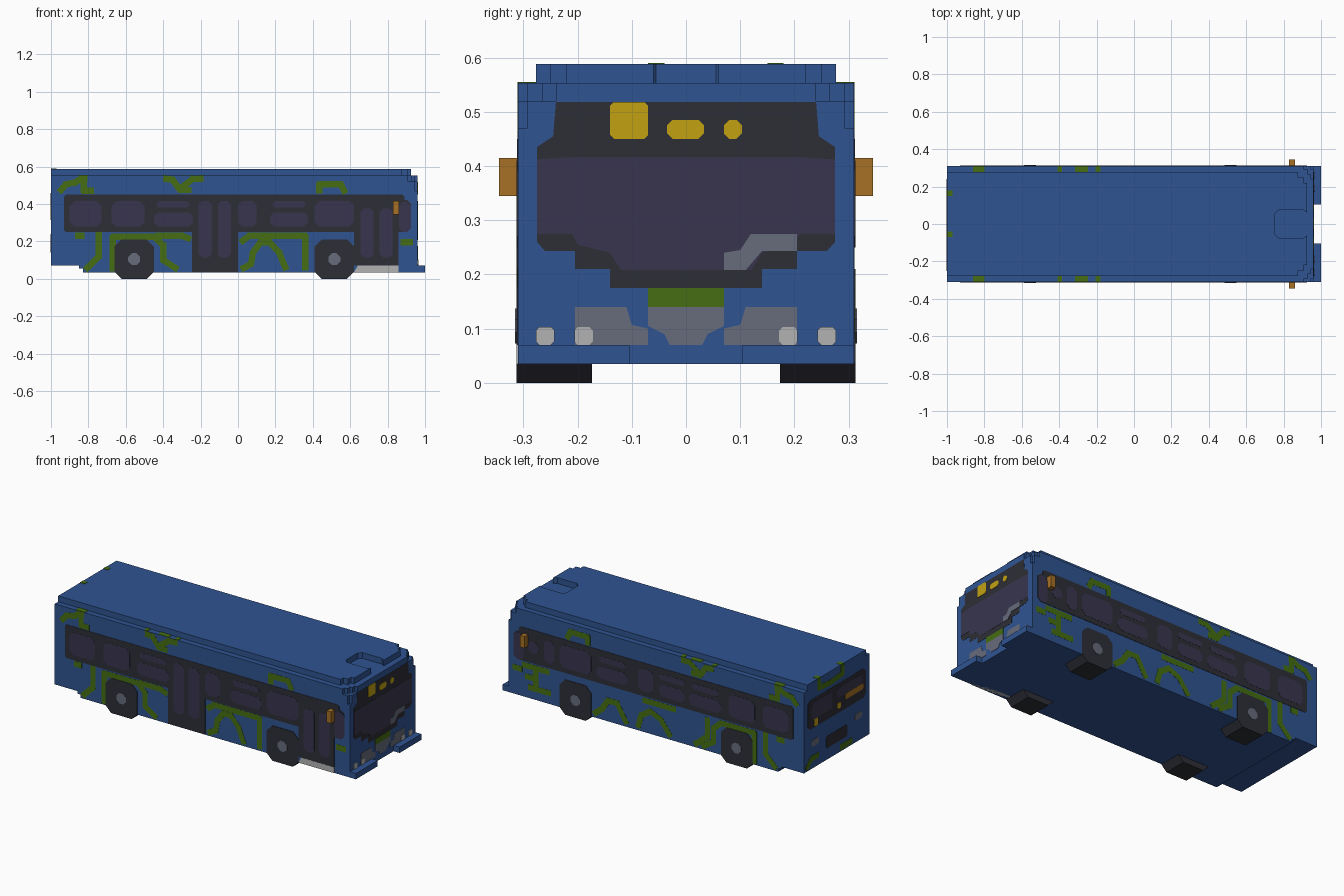
import bpy, bmesh, math
from mathutils import Vector

cube = bpy.data.objects.get("Cube")
if cube:
    bpy.data.objects.remove(cube, do_unlink=True)


def material(name, rgb):
    m = bpy.data.materials.new(name)
    m.use_nodes = True
    m.diffuse_color = (*rgb, 1)
    m.node_tree.nodes["Principled BSDF"].inputs["Base Color"].default_value = (*rgb, 1)
    return m


BLUE = material("body blue", (0.028, 0.088, 0.285))
DARK = material("dark trim", (0.027, 0.028, 0.037))
GLASS = material("tinted glass", (0.040, 0.036, 0.077))
GREEN = material("green paint", (0.060, 0.155, 0.006))
YELLOW = material("sign yellow", (0.54, 0.36, 0.006))
ORANGE = material("amber", (0.38, 0.165, 0.018))
GREY = material("grey metal", (0.135, 0.150, 0.200))
WHITE = material("lamp white", (0.45, 0.45, 0.45))

# Each frame maps (u, v, depth) on a surface to a point in space
FRAMES = {
    "right": lambda u, v, d: (u, -0.31 - d, v),
    "left": lambda u, v, d: (u, 0.31 + d, v),
    "nose": lambda u, v, d: (0.96 + d, u, v),
    "tail": lambda u, v, d: (-1 - d, u, v),
    "plan": lambda u, v, d: (u, v, d),
}


def prisms(name, mat, frame, polys, d0, d1):
    """Extrude 2D outlines from depth d0 to d1 into one object."""
    bm = bmesh.new()
    f = FRAMES[frame]
    for poly in polys:
        a = [bm.verts.new(f(u, v, d0)) for u, v in poly]
        b = [bm.verts.new(f(u, v, d1)) for u, v in poly]
        bm.faces.new(a)
        bm.faces.new(b)
        n = len(a)
        for i in range(n):
            bm.faces.new((a[i], a[(i + 1) % n], b[(i + 1) % n], b[i]))
    bmesh.ops.recalc_face_normals(bm, faces=bm.faces)
    me = bpy.data.meshes.new(name)
    bm.to_mesh(me)
    bm.free()
    me.materials.append(mat)
    ob = bpy.data.objects.new(name, me)
    bpy.context.collection.objects.link(ob)
    return ob


def rect(u0, u1, v0, v1, c=0.0):
    """Rectangle, with corners cut by c."""
    if c == 0:
        return [(u0, v0), (u1, v0), (u1, v1), (u0, v1)]
    return [(u0 + c, v0), (u1 - c, v0), (u1, v0 + c), (u1, v1 - c),
            (u1 - c, v1), (u0 + c, v1), (u0, v1 - c), (u0, v0 + c)]


def stroke(pts, w=0.034):
    """Painted line as overlapping quads."""
    out = []
    for p, q in zip(pts, pts[1:]):
        p, q = Vector(p), Vector(q)
        t = (q - p).normalized() * w / 2
        n = Vector((-t.y, t.x))
        p, q = p - t * 0.6, q + t * 0.6
        out.append([tuple(p - n), tuple(q - n), tuple(q + n), tuple(p + n)])
    return out


def mirror(poly):
    return [(-u, v) for u, v in poly]


def sym(half):
    """Close an outline given for its positive half."""
    return half + [(-u, v) for u, v in reversed(half)]


def plan_sym(half):
    return half + [(x, -y) for x, y in reversed(half)]


# Body shell, with front corners stepping in near the top
prisms("floor", BLUE, "plan", [rect(-0.83, 0.96, -0.31, 0.31)], 0.035, 0.07)
prisms("floor_step", BLUE, "plan", [rect(-0.85, -0.83, -0.31, 0.31)], 0.055, 0.07)
prisms("body", BLUE, "plan", [rect(-1, 0.96, -0.31, 0.31)], 0.07, 0.47)
prisms("body_shoulder", BLUE, "plan", [plan_sym(
    [(-1, 0.31), (0.945, 0.31), (0.945, 0.292), (0.96, 0.292)])], 0.47, 0.52)
prisms("body_top", BLUE, "plan", [plan_sym(
    [(-1, 0.31), (0.91, 0.31), (0.91, 0.292), (0.93, 0.292), (0.93, 0.265),
     (0.945, 0.265), (0.945, 0.24), (0.96, 0.24)])], 0.52, 0.553)
prisms("roof", BLUE, "plan", [plan_sym(
    [(-1, 0.277), (0.875, 0.277), (0.875, 0.25), (0.905, 0.25), (0.905, 0.22), (0.925, 0.22),
     (0.925, 0.06), (0.905, 0.075), (0.775, 0.075), (0.755, 0.055)])], 0.553, 0.588)

# Split front bumper
prisms("bumper", BLUE, "plan",
       [rect(0.95, 1.0, 0.104, 0.31), rect(0.95, 1.0, -0.31, -0.104)], 0.035, 0.07)

# Glazing layouts
common_panes = [rect(-0.90, -0.73, 0.28, 0.415, 0.025), rect(-0.675, -0.50, 0.28, 0.415, 0.025),
                rect(-0.435, -0.26, 0.38, 0.415, 0.012), rect(-0.45, -0.24, 0.28, 0.355, 0.022),
                rect(0.0, 0.10, 0.28, 0.415, 0.022),
                rect(0.185, 0.36, 0.38, 0.415, 0.012), rect(0.17, 0.375, 0.28, 0.355, 0.022),
                rect(0.41, 0.62, 0.28, 0.415, 0.025), rect(0.86, 0.925, 0.25, 0.41, 0.02)]
door_panes = [rect(x, x + 0.07, 0.115, 0.415, 0.018) for x in (-0.21, -0.108)]
door_panes += [rect(x, x + 0.07, 0.115, 0.375, 0.018) for x in (0.655, 0.757)]
plain_panes = [rect(-0.21, -0.04, 0.38, 0.415, 0.012), rect(-0.21, -0.04, 0.28, 0.355, 0.022),
               rect(0.655, 0.725, 0.28, 0.415, 0.022), rect(0.76, 0.83, 0.31, 0.38, 0.022)]
band = [rect(-0.93, 0.89, 0.25, 0.45, 0.01), rect(0.85, 0.925, 0.25, 0.42, 0.02)]
doors = [rect(-0.245, 0.0, 0.037, 0.44), rect(0.62, 0.857, 0.07, 0.44)]

# Painted green strokes shared by both sides
upper_paint = [[(-0.95, 0.47), (-0.92, 0.505), (-0.87, 0.515), (-0.84, 0.535), (-0.815, 0.535)],
               [(-0.825, 0.53), (-0.825, 0.47), (-0.78, 0.47)],
               [(-0.39, 0.535), (-0.35, 0.53), (-0.31, 0.475), (-0.26, 0.475)],
               [(-0.30, 0.49), (-0.24, 0.535), (-0.195, 0.535)],
               [(0.435, 0.465), (0.435, 0.505), (0.55, 0.505), (0.57, 0.465)]]
rear_paint = [[(-0.745, 0.24), (-0.745, 0.12), (-0.81, 0.055)], [(-0.86, 0.23), (-0.83, 0.23)],
              [(-0.67, 0.05), (-0.67, 0.225), (-0.45, 0.225), (-0.40, 0.18),
               (-0.40, 0.10), (-0.33, 0.055)],
              [(0.88, 0.195), (0.925, 0.195)]]
right_paint = [[(-0.43, 0.23), (-0.30, 0.23), (-0.26, 0.215)],
               [(0.025, 0.055), (0.07, 0.08), (0.08, 0.14), (0.12, 0.195), (0.17, 0.195),
                (0.22, 0.14), (0.255, 0.055)],
               [(0.02, 0.20), (0.06, 0.23), (0.36, 0.23), (0.36, 0.055)]]
left_paint = [[(0.39, 0.06), (0.34, 0.10), (0.30, 0.16), (0.24, 0.16), (0.18, 0.06)],
              [(0.10, 0.06), (0.08, 0.13), (0.02, 0.17), (-0.05, 0.14), (-0.11, 0.06)],
              [(0.06, 0.225), (-0.14, 0.225)], [(-0.28, 0.055), (-0.36, 0.12), (-0.36, 0.225)],
              [(0.70, 0.225), (0.86, 0.225)], [(0.78, 0.22), (0.78, 0.10)],
              [(0.69, 0.10), (0.82, 0.10)], [(0.78, 0.16), (0.84, 0.16)]]

for side, s, paint in (("right", -1, right_paint), ("left", 1, left_paint)):
    is_right = side == "right"
    lines = upper_paint + rear_paint + paint
    prisms(side + "_paint", GREEN, side, [q for l in lines for q in stroke(l)], -0.002, 0.001)
    prisms(side + "_window_band", DARK, side, band + (doors if is_right else []), -0.002, 0.002)
    prisms(side + "_windows", GLASS, side,
           common_panes + (door_panes if is_right else plain_panes), -0.002, 0.003)
    # Wheels with hub plates
    for end, x in (("rear", -0.555), ("front", 0.515)):
        prisms(f"{side}_{end}_wheel", DARK, side,
               [rect(x - 0.105, x + 0.105, 0, 0.21, 0.037)], -0.137, 0.003)
        prisms(f"{side}_{end}_hub", GREY, side,
               [rect(x - 0.032, x + 0.032, 0.073, 0.137, 0.02)], 0, 0.005)
    # Mirror
    prisms(side + "_mirror", ORANGE, side, [rect(0.83, 0.86, 0.345, 0.415)], -0.01, 0.035)
    # Paint wrapping onto the roof ledge
    prisms(side + "_ledge_paint", GREEN, "plan",
           [rect(a, b, min(s * 0.277, s * 0.31), max(s * 0.277, s * 0.31)) for a, b in
            ((-0.86, -0.80), (-0.41, -0.385), (-0.315, -0.245), (-0.205, -0.18))], 0.551, 0.555)

# Entrance step under the front door
prisms("door_step", WHITE, "right", [[(0.62, 0.035), (0.857, 0.035), (0.857, 0.07), (0.64, 0.07)]],
       -0.035, 0.003)

# Nose: windscreen, signs, wiper, grille, lamps
prisms("windscreen_frame", DARK, "nose", [sym(
    [(0.14, 0.175), (0.14, 0.21), (0.205, 0.21), (0.205, 0.243), (0.26, 0.243), (0.275, 0.26),
     (0.275, 0.435), (0.245, 0.455), (0.24, 0.518)])], -0.002, 0.001)
prisms("windscreen", GLASS, "nose", [sym(
    [(0.12, 0.208), (0.14, 0.24), (0.20, 0.255), (0.21, 0.275), (0.275, 0.275),
     (0.275, 0.412), (0.20, 0.417)])], -0.002, 0.002)
prisms("route_signs", YELLOW, "nose",
       [rect(-0.14, -0.07, 0.45, 0.518, 0.007), rect(-0.035, 0.033, 0.45, 0.485, 0.01),
        rect(0.07, 0.103, 0.45, 0.485, 0.01)], -0.002, 0.003)
prisms("wiper", GREY, "nose", [[(0.07, 0.208), (0.11, 0.208), (0.14, 0.243), (0.205, 0.243),
       (0.205, 0.275), (0.12, 0.275), (0.10, 0.245), (0.07, 0.24)]], -0.002, 0.003)
prisms("nose_plate", GREEN, "nose", [rect(-0.07, 0.07, 0.14, 0.175)], -0.002, 0.002)
wing = [(0.07, 0.07), (0.205, 0.07), (0.205, 0.14), (0.11, 0.14), (0.10, 0.107), (0.07, 0.10)]
prisms("grille", GREY, "nose", [wing, mirror(wing), sym(
    [(0.03, 0.07), (0.04, 0.09), (0.07, 0.105), (0.07, 0.14)])], -0.002, 0.002)
lamps = [rect(0.243, 0.277, 0.07, 0.103, 0.006), rect(0.172, 0.206, 0.07, 0.103, 0.006)]
prisms("headlamps", WHITE, "nose", lamps + [mirror(p) for p in lamps], -0.002, 0.004)

# Tail: window, amber bar, lamps, plate and paint
prisms("rear_window_frame", DARK, "tail", [rect(-0.275, 0.275, 0.31, 0.485, 0.02)], -0.002, 0.001)
prisms("rear_window", GLASS, "tail", [rect(-0.24, 0.0, 0.40, 0.46, 0.015),
       rect(0.04, 0.24, 0.36, 0.46, 0.015)], -0.002, 0.002)
prisms("rear_amber_bar", ORANGE, "tail", [rect(-0.25, -0.08, 0.365, 0.40, 0.008)], -0.002, 0.003)
prisms("rear_lamps", YELLOW, "tail", [rect(0.18, 0.215, 0.315, 0.36, 0.005),
       rect(-0.035, -0.005, 0.335, 0.37, 0.005)], -0.002, 0.003)
prisms("rear_panel", DARK, "tail", [rect(-0.10, 0.10, 0.14, 0.21, 0.01)], -0.002, 0.002)
prisms("rear_vents", GREY, "tail", [rect(0.17, 0.24, 0.20, 0.24, 0.01),
       rect(-0.24, -0.17, 0.20, 0.24, 0.01)], -0.002, 0.002)
prisms("rear_paint", GREEN, "tail",
       stroke([(0.28, 0.09), (0.24, 0.13), (0.18, 0.13)]) + stroke([(-0.04, 0.095), (-0.14, 0.095)])
       + stroke([(0.165, 0.57), (0.165, 0.53), (0.06, 0.52), (-0.055, 0.53), (-0.055, 0.57)]),
       -0.002, 0.001)
prisms("roof_edge_paint", GREEN, "plan", [rect(-1, -0.97, 0.15, 0.18),
       rect(-1, -0.97, -0.07, -0.04)], 0.58, 0.59)
